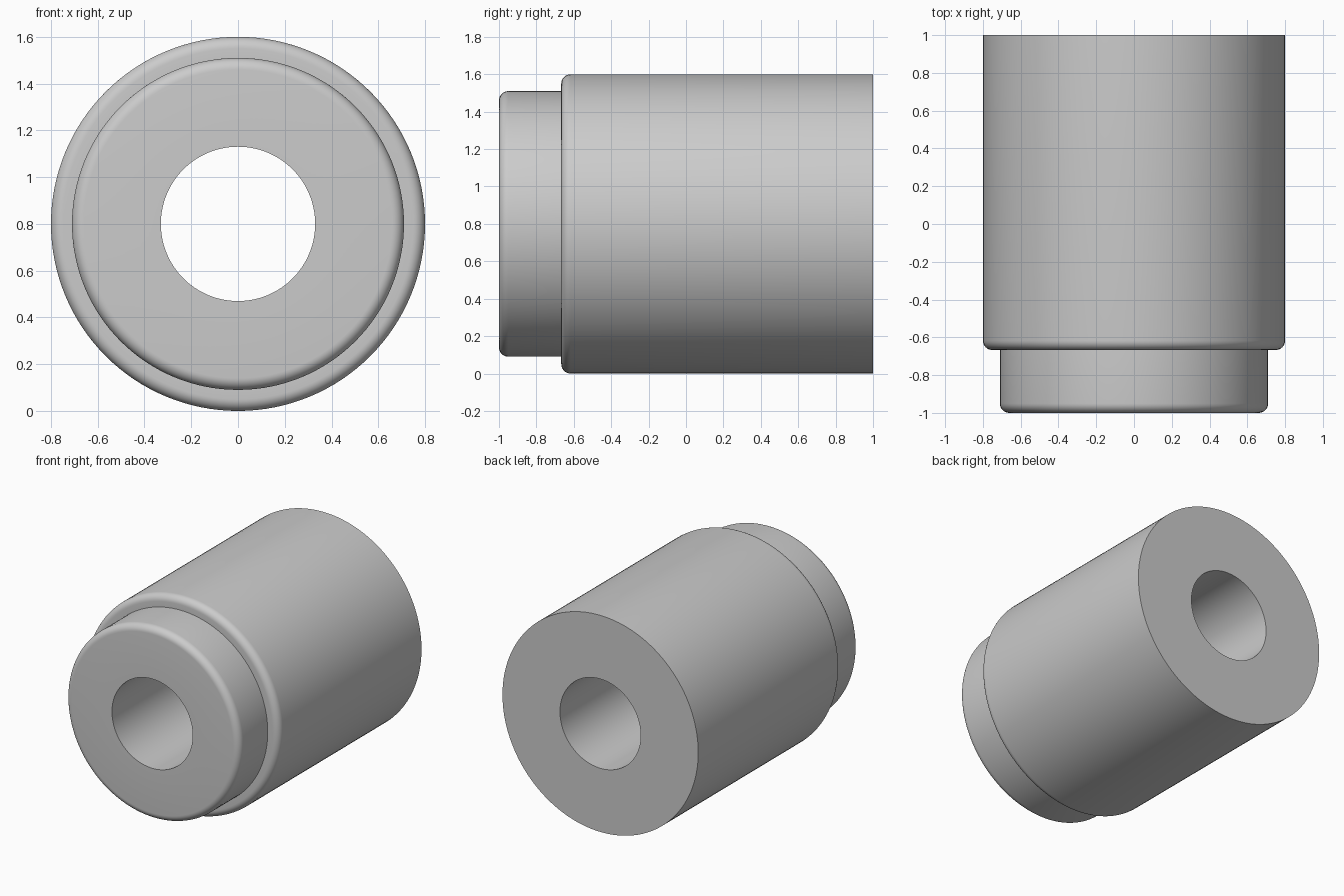
import bpy, bmesh, math
from mathutils import Matrix, Vector

if "Cube" in bpy.data.objects:
    bpy.data.objects.remove(bpy.data.objects["Cube"])

SEGMENTS = 128
R_BODY, R_COLLAR, R_BORE = 0.80, 0.71, 0.33
Y_FRONT, Y_STEP, Y_BACK = -1.0, -0.667, 1.0
FILLET = 0.05

grey = bpy.data.materials.new("plain grey")
grey.diffuse_color = (0.6, 0.6, 0.6, 1)
grey.use_nodes = True
grey.node_tree.nodes["Principled BSDF"].inputs["Base Color"].default_value = grey.diffuse_color


def rounded_edge(radius, y, steps=8):
    """Quarter-round from a front face at y to a cylinder of the given radius."""
    arc = [i * math.pi / 2 / steps for i in range(steps + 1)]
    return [(radius - FILLET + FILLET * math.sin(a),
             y + FILLET - FILLET * math.cos(a)) for a in arc]


# Closed section (radius, y): bore, rounded collar, rounded body, flat back
profile = [(R_BORE, Y_FRONT)]
profile += rounded_edge(R_COLLAR, Y_FRONT)
profile += [(R_COLLAR, Y_STEP)]
profile += rounded_edge(R_BODY, Y_STEP)
profile += [(R_BODY, Y_BACK), (R_BORE, Y_BACK)]

# Stepped bushing: revolve the section about the y axis
bm = bmesh.new()
verts = [bm.verts.new((r, y, 0)) for r, y in profile]
edges = [bm.edges.new((v, verts[(i + 1) % len(verts)])) for i, v in enumerate(verts)]
bmesh.ops.spin(bm, geom=verts + edges, cent=(0, 0, 0), axis=(0, 1, 0),
               angle=math.tau, steps=SEGMENTS, use_merge=True)
bmesh.ops.remove_doubles(bm, verts=bm.verts, dist=1e-5)
bmesh.ops.recalc_face_normals(bm, faces=bm.faces)
bmesh.ops.transform(bm, matrix=Matrix.Translation(Vector((0, 0, R_BODY))), verts=bm.verts)

mesh = bpy.data.meshes.new("stepped_bushing")
bm.to_mesh(mesh)
bm.free()
mesh.materials.append(grey)
bushing = bpy.data.objects.new("stepped_bushing", mesh)
bpy.context.collection.objects.link(bushing)

# Smooth curves, crisp rims
bpy.context.view_layer.objects.active = bushing
bushing.select_set(True)
bpy.ops.object.shade_smooth_by_angle(angle=math.radians(30))
